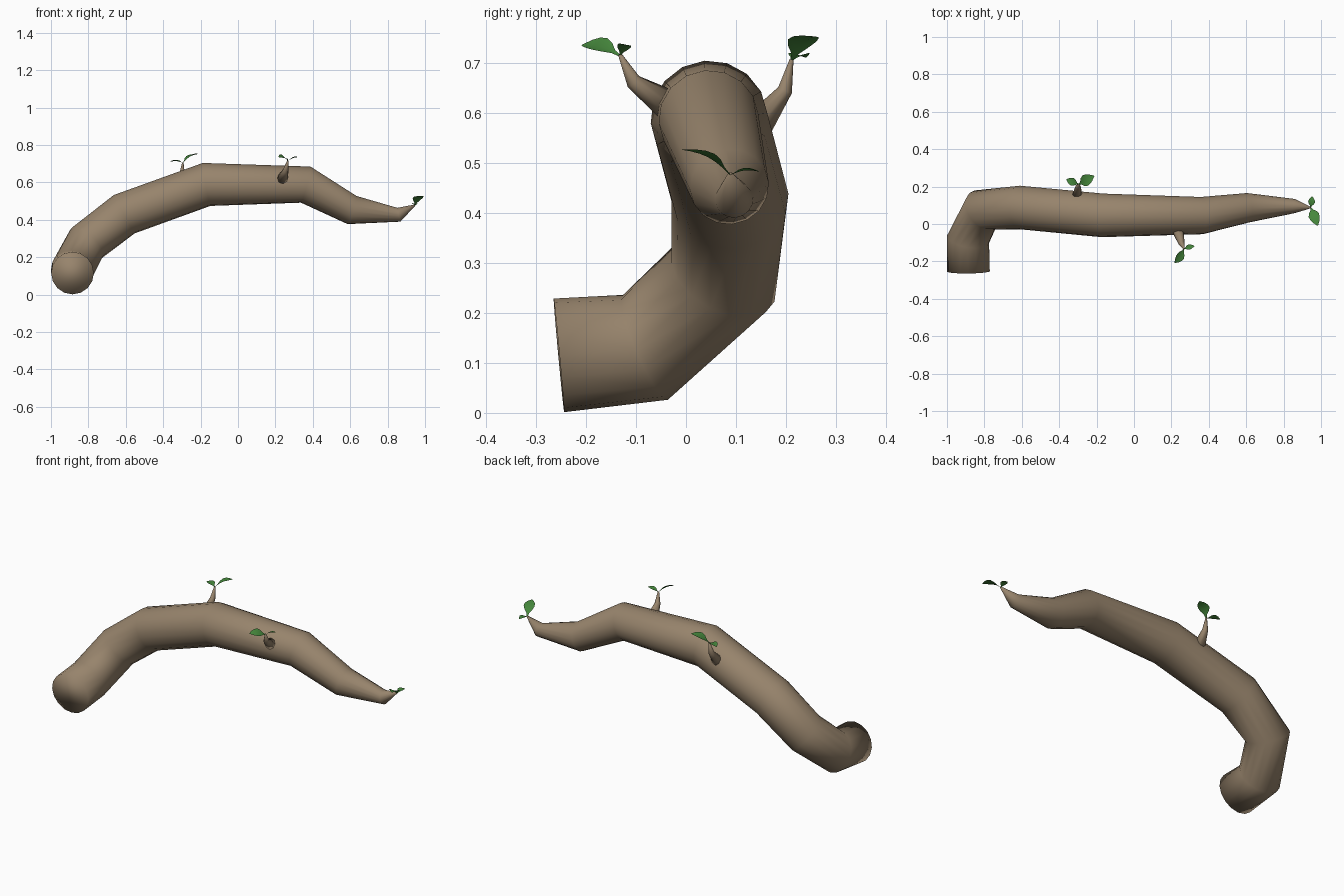
import bpy, bmesh, math
from mathutils import Vector

if "Cube" in bpy.data.objects:
    bpy.data.objects.remove(bpy.data.objects["Cube"])


def material(name, color):
    m = bpy.data.materials.new(name)
    m.diffuse_color = (*color, 1)
    m.use_nodes = True
    m.node_tree.nodes["Principled BSDF"].inputs["Base Color"].default_value = m.diffuse_color
    return m


BARK = material("bark", (0.31, 0.23, 0.15))
GREEN = material("leaf_green", (0.06, 0.24, 0.045))


def finish(bm, name, mat):
    for f in bm.faces:
        f.smooth = True
    me = bpy.data.meshes.new(name)
    bm.to_mesh(me)
    bm.free()
    me.materials.append(mat)
    ob = bpy.data.objects.new(name, me)
    bpy.context.collection.objects.link(ob)
    return ob


def tube(name, path, sides, first_dir=None):
    """Tapered tube through (x, y, z, radius) points with mitred rings."""
    pts = [Vector(p[:3]) for p in path]
    steps = [(b - a).normalized() for a, b in zip(pts, pts[1:])]
    tans = [steps[0]] + [(a + b).normalized() for a, b in zip(steps, steps[1:])] + [steps[-1]]
    if first_dir:
        tans[0] = Vector(first_dir).normalized()
    side = tans[0].orthogonal().normalized()
    bm = bmesh.new()
    rings = []
    for i, (p, t) in enumerate(zip(pts, tans)):
        if i:
            side = tans[i - 1].rotation_difference(t) @ side
        up = t.cross(side)
        ring = []
        for k in range(sides):
            a = 2 * math.pi * k / sides
            ring.append(bm.verts.new(p + path[i][3] * (side * math.cos(a) + up * math.sin(a))))
        rings.append(ring)
    for a, b in zip(rings, rings[1:]):
        for k in range(sides):
            n = (k + 1) % sides
            bm.faces.new((a[k], a[n], b[n], b[k]))
    bm.faces.new(rings[0][::-1])
    bm.faces.new(rings[-1])
    return finish(bm, name, BARK)


def leaf(name, base, tip, width, roll=0.0, arch=0.1):
    """Pointed leaf, arched along its length and folded along the midrib."""
    base, tip = Vector(base), Vector(tip)
    d = tip - base
    side = d.cross(Vector((0, 0, 1))).normalized()
    up = side.cross(d).normalized()
    c, s = math.cos(roll), math.sin(roll)
    side, up = side * c + up * s, up * c - side * s
    bm = bmesh.new()
    profile = [0.1, 0.25, 0.75, 1.0, 0.92, 0.6, 0.06]
    rows = []
    for i, w in enumerate(profile):
        t = i / (len(profile) - 1)
        mid = base + d * t + up * d.length * arch * math.sin(math.pi * t)
        h = width / 2 * w
        rows.append([bm.verts.new(mid + side * h * k + up * h * 0.25 * abs(k)) for k in (-1, 0, 1)])
    for a, b in zip(rows, rows[1:]):
        for k in range(2):
            bm.faces.new((a[k], a[k + 1], b[k + 1], b[k]))
    return finish(bm, name, GREEN)


# Main bent branch
tube("branch", [
    (-0.885, -0.254, 0.115, 0.114), (-0.887, -0.081, 0.131, 0.114),
    (-0.81, 0.075, 0.275, 0.115), (-0.608, 0.088, 0.43, 0.117),
    (-0.168, 0.046, 0.589, 0.117), (0.362, 0.045, 0.588, 0.1),
    (0.61, 0.087, 0.452, 0.079), (0.86, 0.096, 0.427, 0.038),
    (0.945, 0.088, 0.478, 0.004)], 16)

# Side twigs
tube("back_twig", [(-0.305, 0.14, 0.57, 0.032), (-0.299, 0.198, 0.645, 0.015),
                   (-0.295, 0.211, 0.706, 0.004)], 8)
tube("front_twig", [(0.236, -0.035, 0.615, 0.032), (0.254, -0.105, 0.662, 0.016),
                    (0.267, -0.132, 0.716, 0.004)], 8)

# Leaf pairs: base, (large tip, width, roll), (small tip, width, roll)
pairs = {
    "back": ((-0.295, 0.211, 0.703), ((-0.213, 0.257, 0.752), 0.062, 0.1),
             ((-0.362, 0.239, 0.71), 0.042, 0.0)),
    "front": ((0.267, -0.132, 0.713), ((0.217, -0.208, 0.735), 0.05, 0.5),
              ((0.323, -0.118, 0.735), 0.028, 0.2)),
    "tip": ((0.945, 0.088, 0.475), ((0.983, -0.009, 0.526), 0.058, 0.0),
            ((0.953, 0.147, 0.482), 0.036, 0.0)),
}
for place, (base, big, small) in pairs.items():
    leaf(place + "_large_leaf", base, *big)
    leaf(place + "_small_leaf", base, *small)
